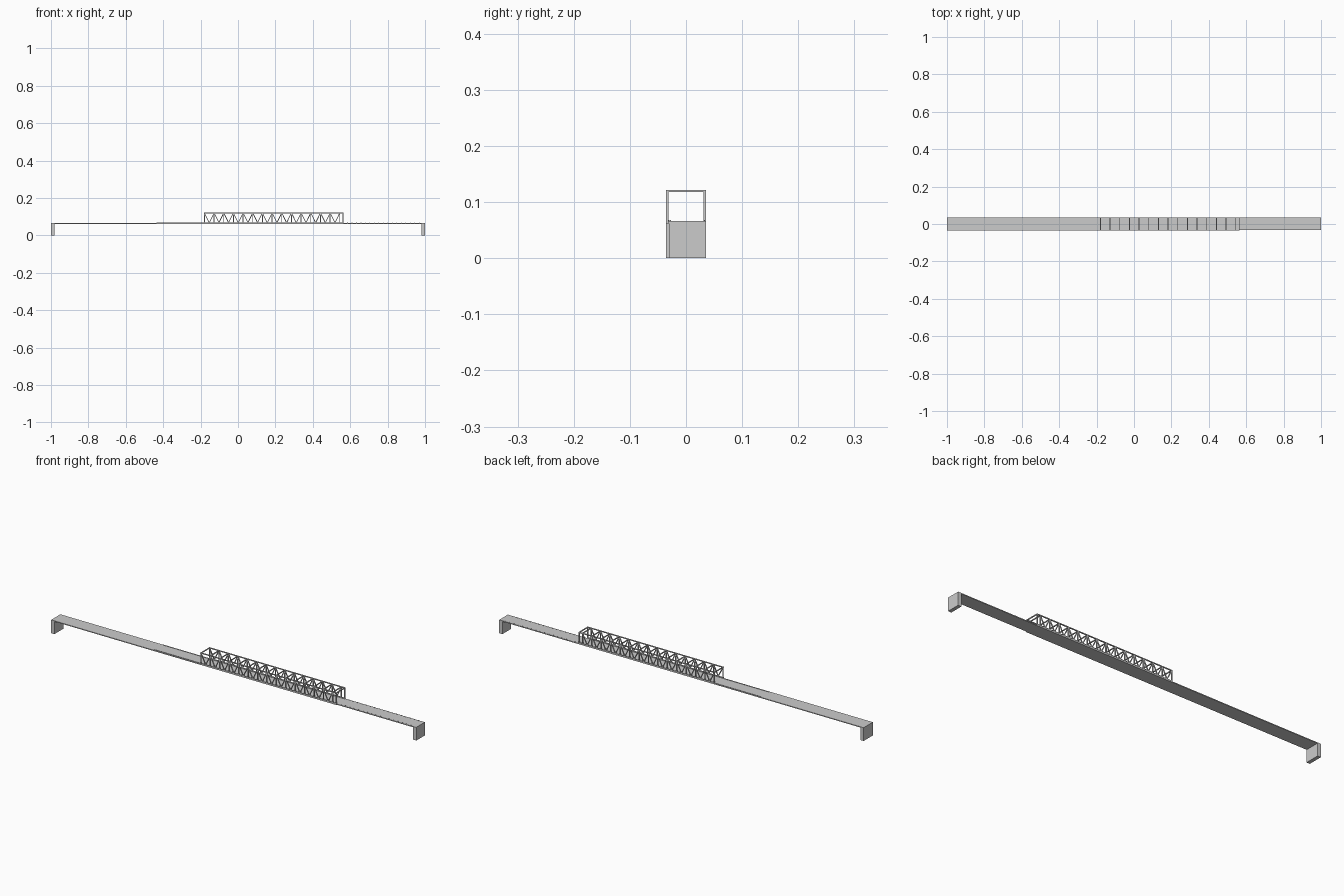
import bpy, bmesh, math
from mathutils import Vector, Matrix

if "Cube" in bpy.data.objects:
    bpy.data.objects.remove(bpy.data.objects["Cube"])


def add_box(bm, x0, x1, y0, y1, z0, z1):
    m = Matrix.Translation(((x0 + x1) / 2, (y0 + y1) / 2, (z0 + z1) / 2))
    m = m @ Matrix.Diagonal((x1 - x0, y1 - y0, z1 - z0, 1))
    bmesh.ops.create_cube(bm, size=1, matrix=m)


def add_strut(bm, a, b, w, d):
    # square bar lying in an xz plane, from a to b
    a, b = Vector(a), Vector(b)
    v = b - a
    m = Matrix.Translation((a + b) / 2) @ Matrix.Rotation(math.atan2(v.x, v.z), 4, 'Y')
    bmesh.ops.create_cube(bm, size=1, matrix=m @ Matrix.Diagonal((w, d, v.length, 1)))


def finish(bm, name):
    me = bpy.data.meshes.new(name)
    bm.to_mesh(me)
    bm.free()
    ob = bpy.data.objects.new(name, me)
    bpy.context.collection.objects.link(ob)
    return ob


def box(name, *dims):
    bm = bmesh.new()
    add_box(bm, *dims)
    return finish(bm, name)


W = 0.036           # half width
DECK = 0.066        # deck top
TOP = 0.122         # truss top
X0, X1 = -0.182, 0.565
STEP = 0.0517       # truss panel length

# Deck slabs and end piers
box("deck_left", -1, -0.435, -W, W, 0.062, DECK)
box("deck_right", -0.435, 1, -0.032, W, 0.062, DECK)
box("deck_middle_edge", -0.435, X1, -W, -0.032, 0.062, DECK)
box("pier_left", -1, -0.982, -W, W, 0, 0.062)
box("pier_right", 0.982, 1, -0.03, W, 0, 0.062)

# Low kerbs leading from the joint to the truss
for name, y in (("front", -0.031), ("back", 0.033)):
    box("kerb_" + name, -0.435, X0, y - 0.001, y + 0.001, DECK, DECK + 0.002)

# Small deck studs on the right approach
bm = bmesh.new()
for i in range(17):
    x = X1 + 0.02 + i * 0.024
    for y in (-0.028, 0.033):
        add_box(bm, x - 0.002, x + 0.002, y - 0.001, y + 0.001, DECK, DECK + 0.002)
finish(bm, "deck_studs")

# Side trusses: chords, posts and zigzag braces
T = 0.005
zb, zt = DECK + 0.002, TOP - 0.002
for name, yc in (("front", -W + T / 2), ("back", W - T / 2)):
    bm = bmesh.new()
    add_box(bm, X0, X1, yc - T / 2, yc + T / 2, TOP - 0.004, TOP)
    add_box(bm, X0, X1, yc - T / 2, yc + T / 2, DECK, DECK + 0.004)
    add_box(bm, X1 - T, X1, yc - T / 2, yc + T / 2, DECK, TOP)
    for i in range(15):
        x = X0 + 0.0025 + i * STEP
        add_strut(bm, (x, yc, zb), (x, yc, zt), 0.0045, T)
        if i < 14:
            xm = x + STEP / 2
            add_strut(bm, (x, yc, zt), (xm, yc, zb), 0.004, T * 0.8)
            add_strut(bm, (xm, yc, zb), (x + STEP, yc, zt), 0.004, T * 0.8)
    finish(bm, "truss_" + name)

# Overhead cross beams
bm = bmesh.new()
for x in [X0 + 0.0025 + i * STEP for i in range(15)] + [X1 - 0.0025]:
    add_box(bm, x - 0.0022, x + 0.0022, -W + T, W - T, TOP - 0.004, TOP)
finish(bm, "cross_beams")
